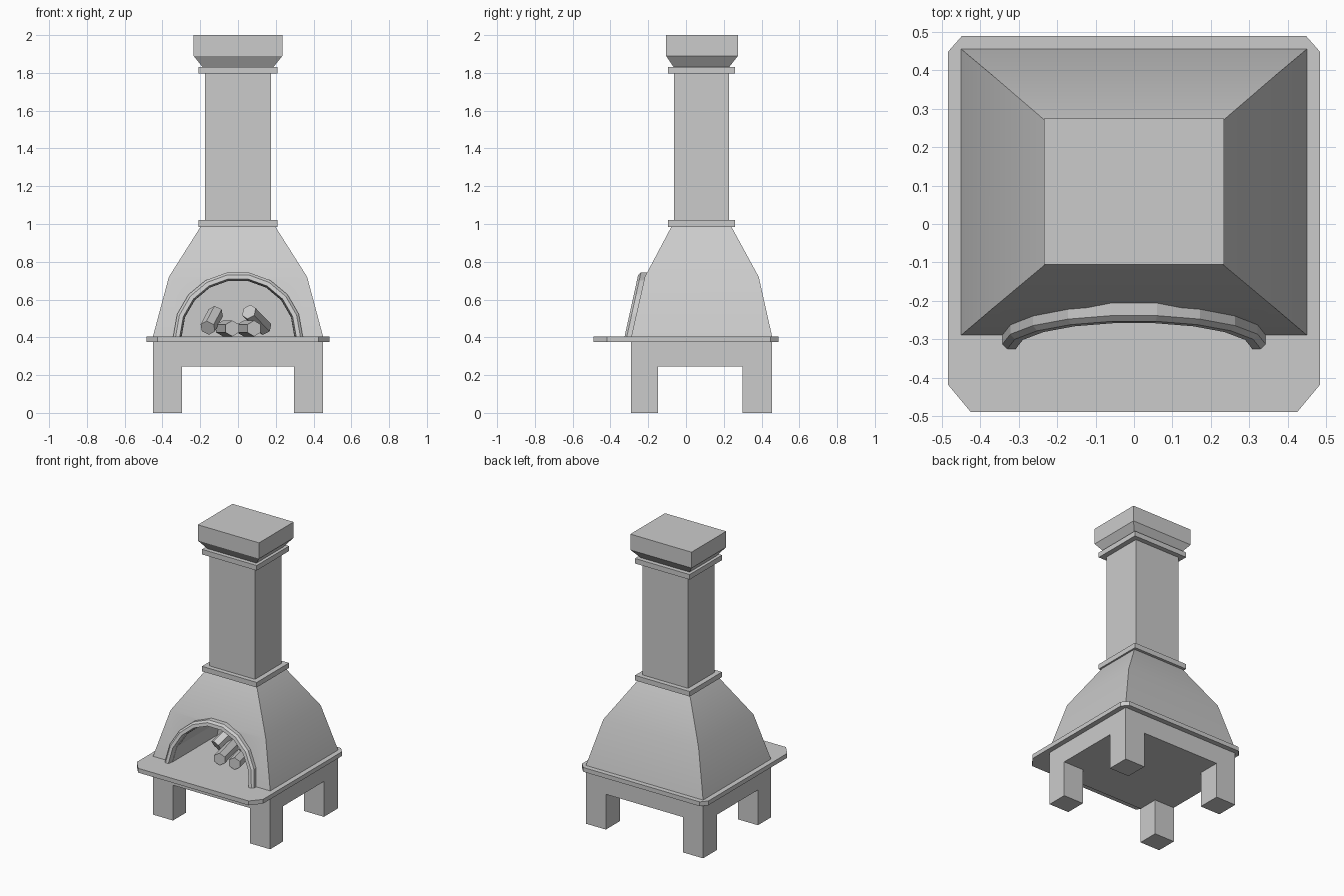
import bpy, bmesh, math
from mathutils import Vector

if "Cube" in bpy.data.objects:
    bpy.data.objects.remove(bpy.data.objects["Cube"])


def make(name, bm):
    bmesh.ops.recalc_face_normals(bm, faces=bm.faces)
    me = bpy.data.meshes.new(name)
    bm.to_mesh(me)
    bm.free()
    ob = bpy.data.objects.new(name, me)
    bpy.context.collection.objects.link(ob)
    return ob


def loft(name, rings, closed=False):
    """Bridge equal-length point rings; cap the ends, or join last to first."""
    bm = bmesh.new()
    vs = [[bm.verts.new(p) for p in r] for r in rings]
    n = len(rings[0])
    pairs = list(zip(vs, vs[1:])) + ([(vs[-1], vs[0])] if closed else [])
    for a, b in pairs:
        for i in range(n):
            j = (i + 1) % n
            bm.faces.new((a[i], a[j], b[j], b[i]))
    if not closed:
        bm.faces.new(vs[0])
        bm.faces.new(vs[-1])
    return make(name, bm)


def rect(w, y0, y1, z):
    return [(-w, y0, z), (w, y0, z), (w, y1, z), (-w, y1, z)]


def stack(name, *levels):
    return loft(name, [rect(*lv) for lv in levels])


# Base: one block with a leg extruded down from each corner
bm = bmesh.new()
xs, ys = (-.45, -.297, .297, .45), (-.29, -.147, .3, .455)
g = [[bm.verts.new((x, y, .245)) for y in ys] for x in xs]
cells = {(i, j): bm.faces.new((g[i][j], g[i + 1][j], g[i + 1][j + 1], g[i][j + 1]))
         for i in range(3) for j in range(3)}
up = bmesh.ops.extrude_face_region(bm, geom=list(bm.faces), use_keep_orig=True)
bmesh.ops.translate(bm, vec=(0, 0, .133),
                    verts=[v for v in up["geom"] if isinstance(v, bmesh.types.BMVert)])
for i in (0, 2):
    for j in (0, 2):
        leg = bmesh.ops.extrude_discrete_faces(bm, faces=[cells[i, j]])["faces"][0]
        bmesh.ops.translate(bm, vec=(0, 0, -.245), verts=leg.verts)
make("base_with_legs", bm)

# Hearth slab with cut corners, larger at the front
half = [(.425, -.49), (.485, -.418), (.485, .448), (.448, .49)]
outline = half + [(-x, y) for x, y in reversed(half)]
loft("hearth_slab", [[(x, y, z) for x, y in outline] for z in (.375, .405)])

# Firebox hood, tapering in two stages
hood = stack("firebox_hood", (.453, -.292, .458, .395), (.366, -.218, .385, .72),
             (.195, -.075, .238, .99))
bpy.context.view_layer.objects.active = hood
hood.select_set(True)
bpy.ops.object.shade_smooth_by_angle(angle=math.radians(30))

# Arched fire opening
Z0, ANG = .405, [math.radians(20 * k) for k in range(10)]
arch = [(.3 * math.cos(a), Z0 + .3 * math.sin(a)) for a in ANG]
arch = [(.3, .3)] + arch + [(-.3, .3)]
cutter = loft("opening_cutter", [[(x, y, z) for x, z in arch] for y in (-.6, .2)])
cutter.hide_render = True
cutter.hide_set(True)
cut = hood.modifiers.new("opening", "BOOLEAN")
cut.object = cutter
cut.solver = "EXACT"
bpy.context.view_layer.update()
bpy.ops.object.modifier_apply(modifier=cut.name)
bpy.data.objects.remove(cutter)

# Arch surround leaning back with the hood: (radius, y offset) cross-section
section = [(.33, 0), (.343, .012), (.343, .055), (.298, .055), (.308, 0)]
loft("arch_surround", [[(r * math.cos(a), -.325 + dy + .22 * r * math.sin(a),
                         Z0 + r * math.sin(a)) for r, dy in section] for a in ANG])

# Chimney
stack("chimney_shaft", (.175, -.063, .227, .99), (.175, -.063, .227, 1.83))
for name, z in (("lower_collar", .985), ("upper_collar", 1.797)):
    stack(name, (.21, -.095, .26, z), (.21, -.095, .26, z + .035))
stack("chimney_cap", (.187, -.065, .228, 1.83), (.235, -.105, .275, 1.89),
      (.235, -.105, .275, 2.0))

# Firewood: six-sided logs given by their end points
logs = [((-.03, -.16, .447), (-.08, .06, .447)),
        ((.085, -.16, .447), (.03, .06, .447)),
        ((-.16, -.01, .45), (-.118, .12, .53)),
        ((.058, -.05, .535), (.14, .1, .45))]
for k, (a, b) in enumerate(logs):
    a, b = Vector(a), Vector(b)
    bm = bmesh.new()
    bmesh.ops.create_cone(bm, cap_ends=True, segments=6, radius1=.042, radius2=.042,
                          depth=(b - a).length)
    ob = make(f"log_{k + 1}", bm)
    ob.location = (a + b) / 2
    ob.rotation_euler = (b - a).to_track_quat("Z", "Y").to_euler()
